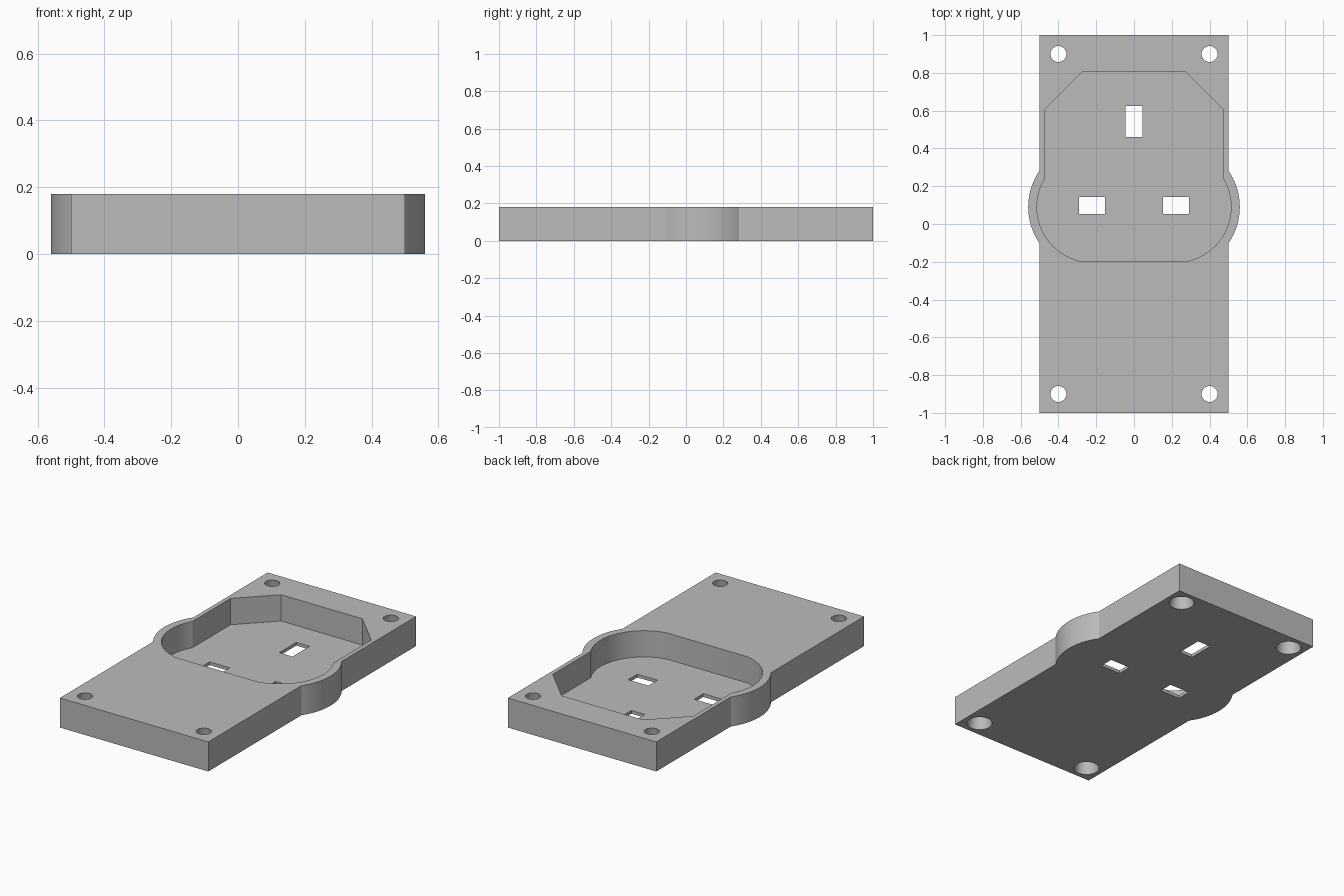
import bpy, bmesh
from math import sin, cos, asin, acos, pi

if "Cube" in bpy.data.objects:
    bpy.data.objects.remove(bpy.data.objects["Cube"], do_unlink=True)

HEIGHT, FLOOR = 0.18, 0.02
ARC_X, ARC_Y = 0.22, 0.09        # centre of the rounded side bulges

grey = bpy.data.materials.new("plain grey")
grey.use_nodes = True
grey.diffuse_color = (0.5, 0.5, 0.5, 1)
grey.node_tree.nodes["Principled BSDF"].inputs["Base Color"].default_value = (0.5, 0.5, 0.5, 1)


def add_object(name, bm):
    bmesh.ops.recalc_face_normals(bm, faces=bm.faces)
    mesh = bpy.data.meshes.new(name)
    bm.to_mesh(mesh)
    bm.free()
    mesh.materials.append(grey)
    obj = bpy.data.objects.new(name, mesh)
    bpy.context.collection.objects.link(obj)
    return obj


def prism(name, outline, z0, z1):
    """Extrude a closed xy outline from z0 to z1."""
    bm = bmesh.new()
    face = bm.faces.new([bm.verts.new((x, y, z0)) for x, y in outline])
    top = bmesh.ops.extrude_face_region(bm, geom=[face])["geom"]
    bmesh.ops.translate(bm, vec=(0, 0, z1 - z0),
                        verts=[v for v in top if isinstance(v, bmesh.types.BMVert)])
    return add_object(name, bm)


def arc(radius, start, end, steps=28):
    angles = [start + (end - start) * i / steps for i in range(steps + 1)]
    return [(ARC_X + radius * cos(a), ARC_Y + radius * sin(a)) for a in angles]


def mirrored(half):
    """Close a right-hand outline with its mirror image."""
    return half + [(-x, y) for x, y in reversed(half)]


def box(name, x, y, width, depth):
    w, d = width / 2, depth / 2
    return prism(name, [(x - w, y - d), (x + w, y - d), (x + w, y + d), (x - w, y + d)], -0.05, 0.1)


# Plate with a round bulge on each side
bulge = 0.34
spread = acos((0.5 - ARC_X) / bulge)
plate = prism("socket_plate",
              mirrored([(0.5, -1)] + arc(bulge, -spread, spread) + [(0.5, 1)]), 0, HEIGHT)

# Plug-shaped recess, leaving a thin floor
recess = 0.294
low = -acos(0.05 / recess)
high = acos((0.474 - ARC_X) / recess)
cutters = [prism("recess_cutter",
                 mirrored(arc(recess, low, high) + [(0.474, 0.605), (0.274, 0.805)]), FLOOR, 0.3)]

# Three pin slots through the floor
cutters.append(box("earth_slot_cutter", 0, 0.543, 0.09, 0.164))
for side in (-1, 1):
    cutters.append(box("pin_slot_cutter", side * 0.222, 0.098, 0.136, 0.088))

# Tapered screw holes, wider underneath
for x in (-0.4, 0.4):
    for y in (-0.9, 0.9):
        bm = bmesh.new()
        bmesh.ops.create_cone(bm, cap_ends=True, segments=40, radius1=0.0735,
                              radius2=0.0405, depth=HEIGHT + 0.02)
        bmesh.ops.translate(bm, vec=(x, y, HEIGHT / 2), verts=bm.verts)
        cutters.append(add_object("screw_hole_cutter", bm))

# Cut the openings and discard the cutters
bpy.context.view_layer.objects.active = plate
for cutter in cutters:
    cutter.hide_render = True
    mod = plate.modifiers.new("cut", "BOOLEAN")
    mod.operation = "DIFFERENCE"
    mod.solver = "EXACT"
    mod.object = cutter
    bpy.ops.object.modifier_apply(modifier=mod.name)
    bpy.data.objects.remove(cutter, do_unlink=True)

# Smooth the curved walls, keep the corners sharp
bpy.ops.object.select_all(action="DESELECT")
plate.select_set(True)
bpy.ops.object.shade_smooth_by_angle(angle=pi / 7)
